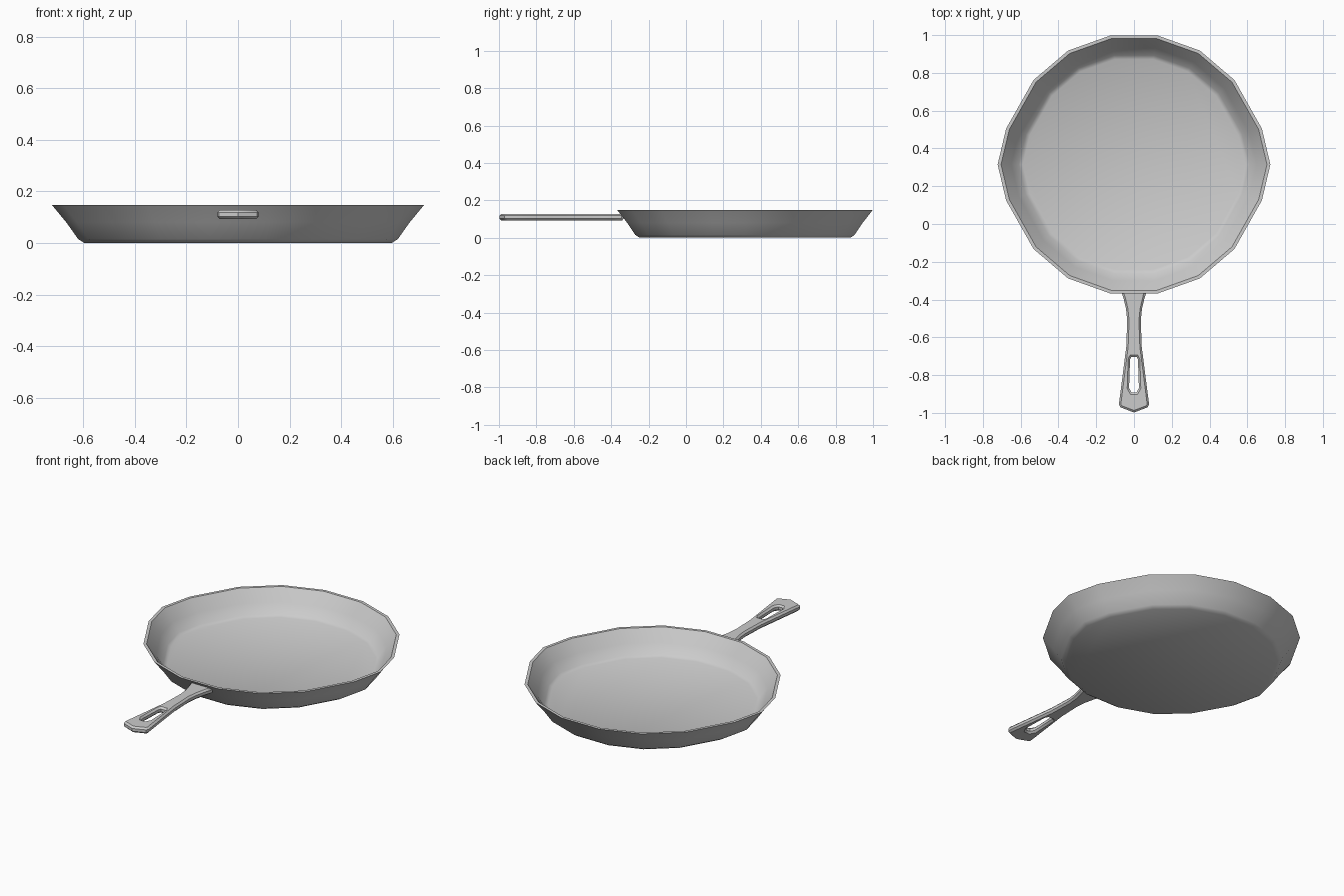
import bpy, bmesh
from mathutils import Vector

if "Cube" in bpy.data.objects:
    bpy.data.objects.remove(bpy.data.objects["Cube"])

CENTRE_Y = 0.315


def finish(bm, name, angle):
    bmesh.ops.recalc_face_normals(bm, faces=bm.faces)
    mesh = bpy.data.meshes.new(name)
    bm.to_mesh(mesh)
    bm.free()
    ob = bpy.data.objects.new(name, mesh)
    bpy.context.collection.objects.link(ob)
    bpy.ops.object.select_all(action='DESELECT')
    ob.select_set(True)
    bpy.context.view_layer.objects.active = ob
    bpy.ops.object.shade_smooth_by_angle(angle=angle)
    return ob


# 18-sided pan outline, mirrored from one quarter
quarter = [(0.722, 0), (0.677, 0.19), (0.532, 0.447), (0.349, 0.603), (0.125, 0.683)]
half = quarter + [(-x, y) for x, y in reversed(quarter)]
outline = half + [(x, -y) for x, y in reversed(half[1:-1])]

# Pan bowl: (outline scale, height) from outer base over the rim to the inner floor
profile = [(0.825, 0.0), (0.858, 0.015), (0.922, 0.08), (1.0, 0.148),
           (0.975, 0.148), (0.90, 0.08), (0.845, 0.026), (0.815, 0.016)]
bm = bmesh.new()
rings = [[bm.verts.new((x * s, y * s + CENTRE_Y, z)) for x, y in outline] for s, z in profile]
n = len(outline)
for a, b in zip(rings, rings[1:]):
    for i in range(n):
        j = (i + 1) % n
        bm.faces.new((a[i], a[j], b[j], b[i]))
bm.faces.new(rings[0])
bm.faces.new(rings[-1])
finish(bm, "pan_bowl", 0.85)

# Handle: flared outline with a hanging slot, thickened and bevelled
side = [(0.075, -0.335), (0.055, -0.395), (0.042, -0.45), (0.036, -0.51), (0.041, -0.65),
        (0.06, -0.8), (0.08, -0.955), (0.073, -0.97)]
slot_side = [(0.015, -0.705), (0.021, -0.716), (0.026, -0.868), (0.013, -0.892)]


def loop(bm, pts):
    vs = [bm.verts.new((x, y, 0.092)) for x, y in pts]
    return [bm.edges.new((vs[i], vs[(i + 1) % len(vs)])) for i in range(len(vs))]


def mirrored(pts):
    return [(-x, y) for x, y in reversed(pts)]


bm = bmesh.new()
edges = loop(bm, side + [(0, -0.998)] + mirrored(side))
edges += loop(bm, slot_side + mirrored(slot_side))
bmesh.ops.triangle_fill(bm, edges=edges, use_beauty=True)
out = bmesh.ops.extrude_face_region(bm, geom=bm.faces[:], use_keep_orig=True)
top = [v for v in out["geom"] if isinstance(v, bmesh.types.BMVert)]
bmesh.ops.translate(bm, verts=top, vec=Vector((0, 0, 0.036)))
handle = finish(bm, "handle", 0.6)
bev = handle.modifiers.new("edge_bevel", 'BEVEL')
bev.width = 0.01
bev.segments = 1
bev.limit_method = 'ANGLE'
bev.angle_limit = 1.1
